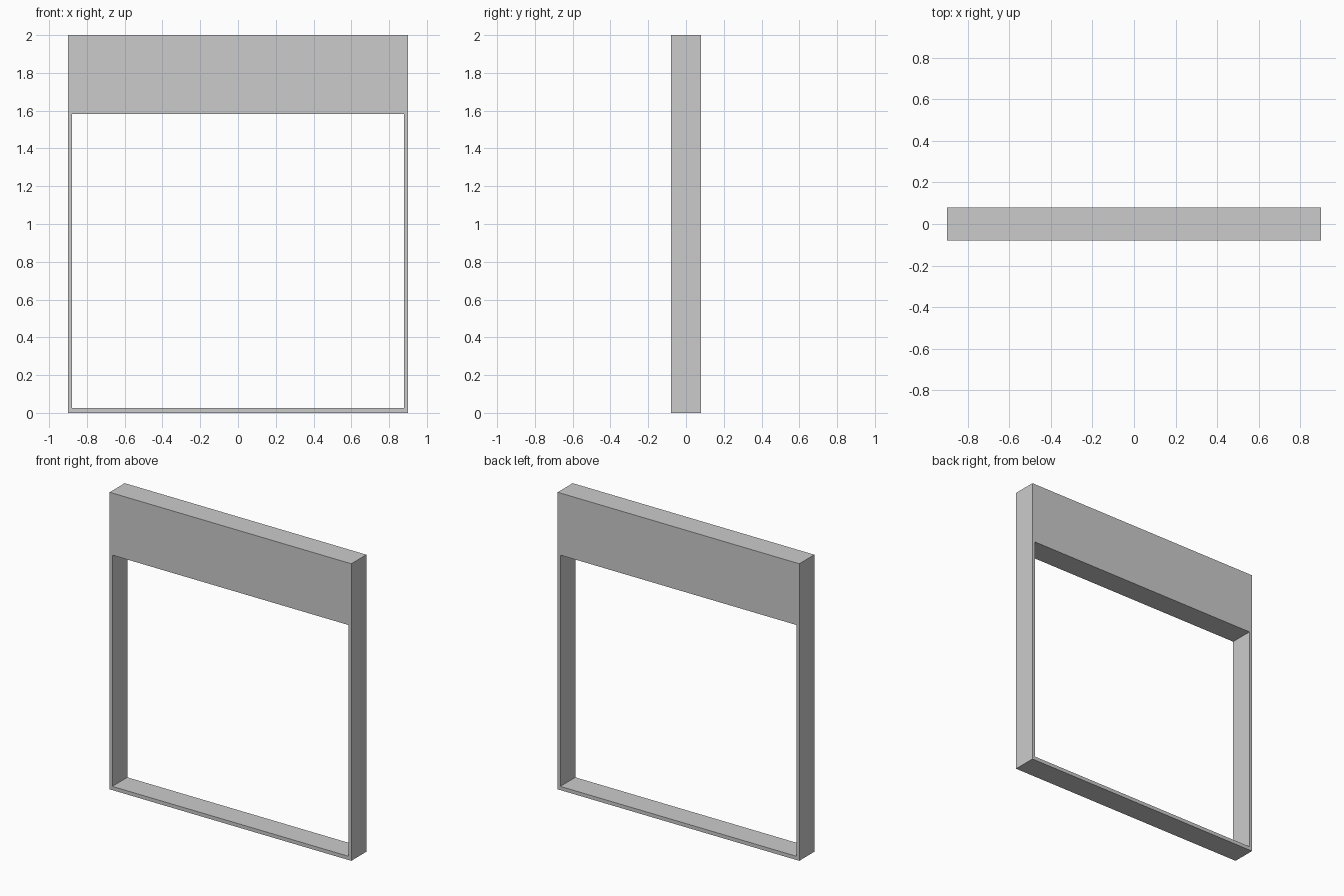
import bpy, bmesh

if "Cube" in bpy.data.objects:
    bpy.data.objects.remove(bpy.data.objects["Cube"])

HALF_W, HALF_D, HEIGHT = 0.9, 0.08, 2.0
OPEN_HALF_W, OPEN_BOTTOM, OPEN_TOP = 0.88, 0.025, 1.582


def rectangle(bm, half_w, z0, z1):
    corners = [(-half_w, z0), (half_w, z0), (half_w, z1), (-half_w, z1)]
    return [bm.verts.new((x, -HALF_D, z)) for x, z in corners]


bm = bmesh.new()

# Front face: a rectangular ring with a deep header above the opening
outer = rectangle(bm, HALF_W, 0, HEIGHT)
inner = rectangle(bm, OPEN_HALF_W, OPEN_BOTTOM, OPEN_TOP)
for i in range(4):
    j = (i + 1) % 4
    bm.faces.new((outer[i], outer[j], inner[j], inner[i]))

# Frame depth: copy the ring to the back and wall both borders
front = bm.faces[:]
ring = bmesh.ops.extrude_face_region(bm, geom=front, use_keep_orig=True)
back = [v for v in ring["geom"] if isinstance(v, bmesh.types.BMVert)]
bmesh.ops.translate(bm, verts=back, vec=(0, 2 * HALF_D, 0))
bmesh.ops.recalc_face_normals(bm, faces=bm.faces)

mesh = bpy.data.meshes.new("opening_frame")
bm.to_mesh(mesh)
bm.free()
frame = bpy.data.objects.new("opening_frame", mesh)
bpy.context.collection.objects.link(frame)
